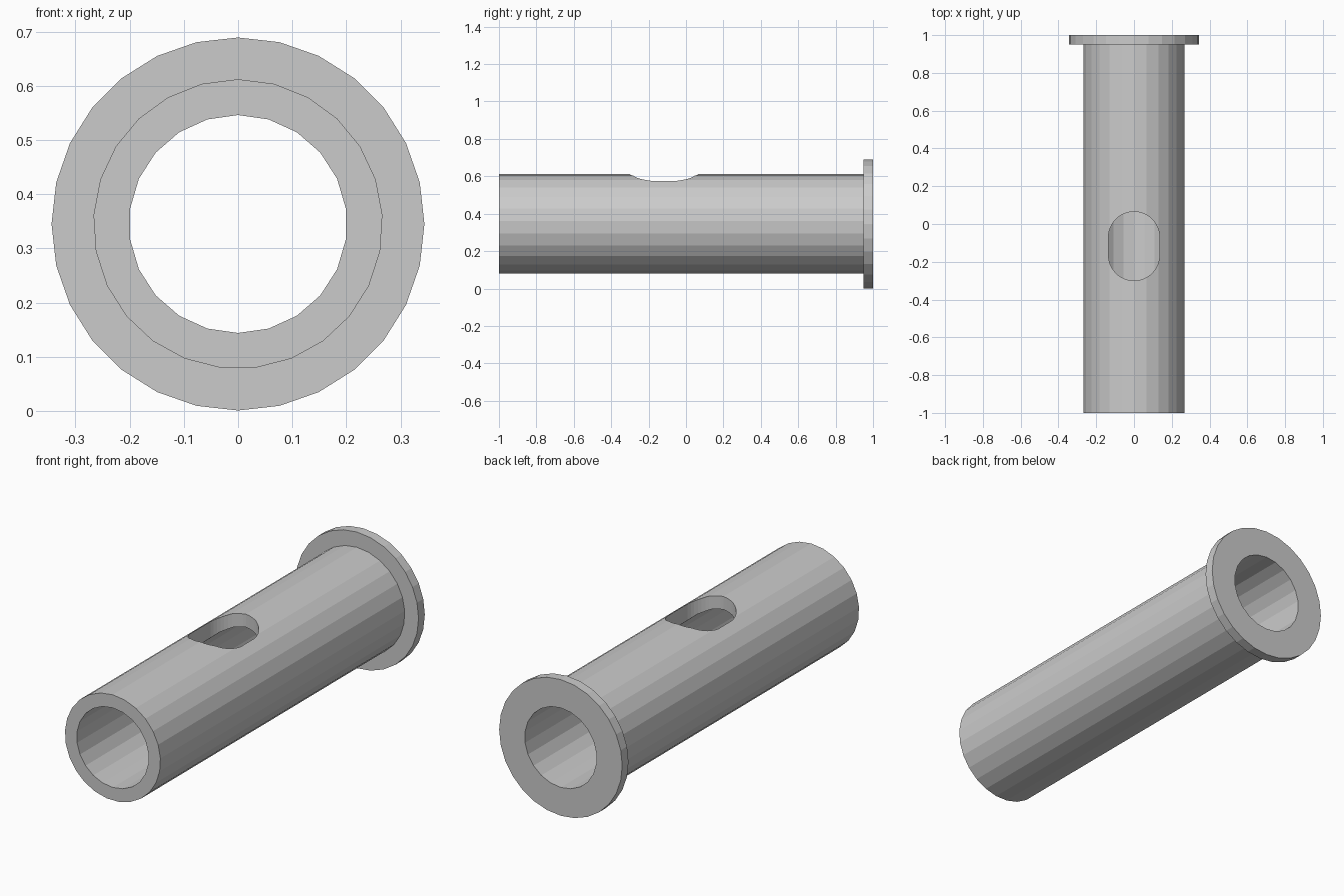
import bpy, bmesh
from math import sin, cos, pi
from mathutils import Vector

if "Cube" in bpy.data.objects:
    bpy.data.objects.remove(bpy.data.objects["Cube"])

CENTRE_Z = 0.345


def prism(name, points, depth):
    """Extrude a closed outline of 3D points along the depth vector."""
    bm = bmesh.new()
    face = bm.faces.new([bm.verts.new(p) for p in points])
    ext = bmesh.ops.extrude_face_region(bm, geom=[face], use_keep_orig=True)
    verts = [v for v in ext["geom"] if isinstance(v, bmesh.types.BMVert)]
    bmesh.ops.translate(bm, verts=verts, vec=Vector(depth))
    bmesh.ops.recalc_face_normals(bm, faces=bm.faces[:])
    mesh = bpy.data.meshes.new(name)
    bm.to_mesh(mesh)
    bm.free()
    ob = bpy.data.objects.new(name, mesh)
    bpy.context.collection.objects.link(ob)
    return ob


def round_bar(name, radius, sides, y0, y1):
    """Cylinder along y with one vertex at the very top (or bottom if negative radius)."""
    ring = [(radius * sin(2 * pi * i / sides), y0,
             CENTRE_Z + radius * cos(2 * pi * i / sides)) for i in range(sides)]
    return prism(name, ring, (0, y1 - y0, 0))


def combine(target, tool, operation):
    mod = target.modifiers.new(operation.title(), 'BOOLEAN')
    mod.operation, mod.object, mod.solver = operation, tool, 'EXACT'
    bpy.context.view_layer.objects.active = target
    bpy.ops.object.modifier_apply(modifier=mod.name)
    bpy.data.objects.remove(tool)


# Tube body and end flange
sleeve = round_bar("flanged_sleeve", 0.267, 25, -1.0, 0.975)
combine(sleeve, round_bar("flange", 0.344, 28, 0.95, 1.0), 'UNION')

# Through bore
combine(sleeve, round_bar("bore_cutter", 0.201, 22, -1.1, 1.1), 'DIFFERENCE')

# Rounded slot through the top wall only
R, N = 0.135, 24
slot = [(R * cos(pi * i / N), -0.07 + R * sin(pi * i / N), CENTRE_Z) for i in range(N + 1)]
slot += [(-R * cos(pi * i / N), -0.165 - R * sin(pi * i / N), CENTRE_Z) for i in range(N + 1)]
combine(sleeve, prism("slot_cutter", slot, (0, 0, 0.5)), 'DIFFERENCE')
